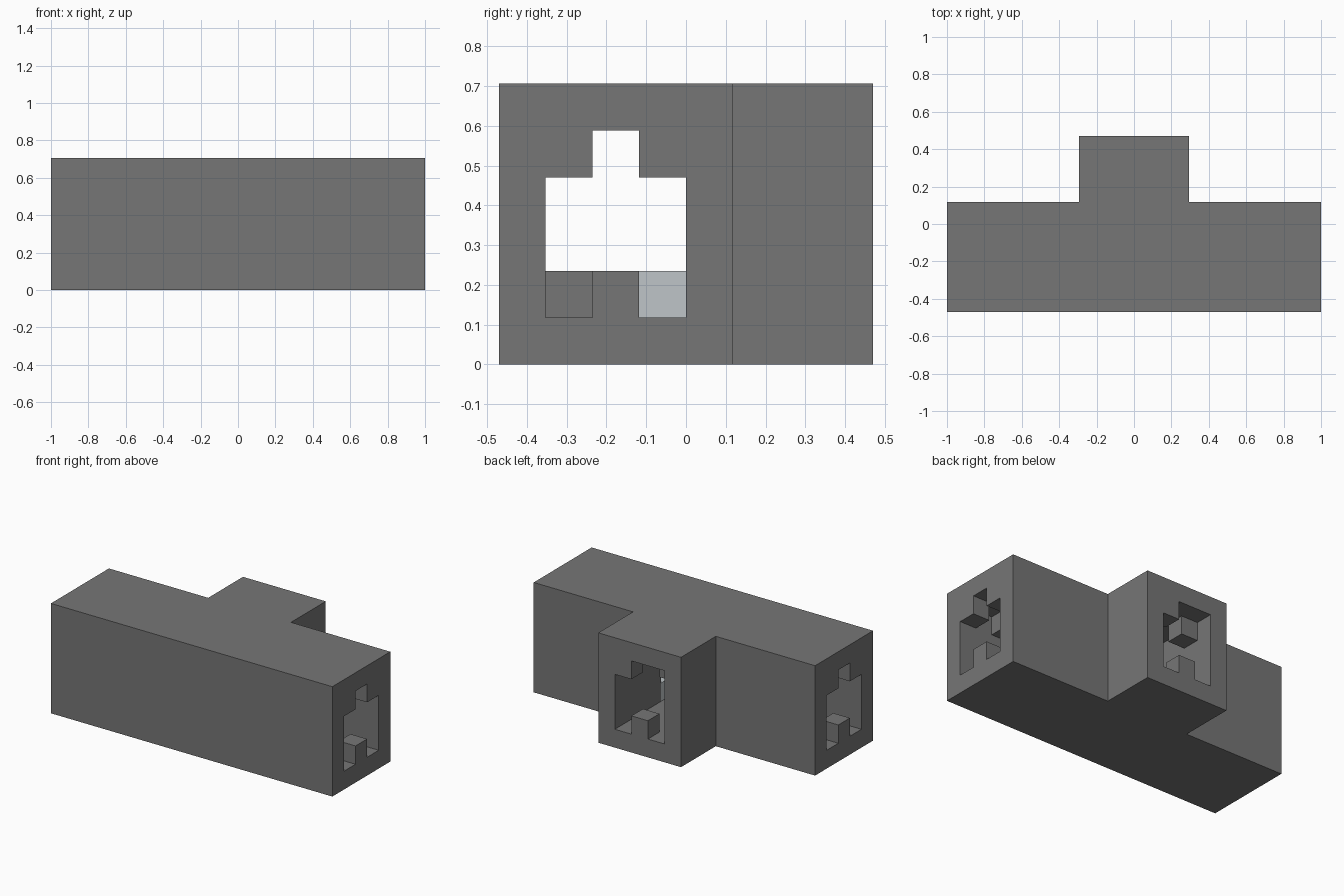
import bpy, bmesh, math
from mathutils import Vector

if "Cube" in bpy.data.objects:
    bpy.data.objects.remove(bpy.data.objects["Cube"], do_unlink=True)

U = 2 / 17  # block size


def material(name, rgb):
    m = bpy.data.materials.new(name)
    m.use_nodes = True
    m.diffuse_color = (*rgb, 1)
    m.node_tree.nodes["Principled BSDF"].inputs["Base Color"].default_value = (*rgb, 1)
    return m


GREY = material("stone grey", (0.18, 0.18, 0.18))
PALE = material("pale grey", (0.52, 0.56, 0.58))


def frame_open(offset, z):
    """Doorway outline: full middle, narrow notch on top, sill block below."""
    return z in (2, 3) or (z == 4 and offset == 0) or (z == 1 and abs(offset) == 1)


def is_outside(x, y, z):
    bar = abs(x) <= 8 and -4 <= y <= 0
    stem = abs(x) <= 2 and 1 <= y <= 3
    return not ((bar or stem) and 0 <= z <= 5)


def is_hollow(x, y, z):
    if not 1 <= z <= 4:
        return False
    if -3 <= y <= -1 and abs(x) <= 8:
        return abs(x) < 8 or frame_open(y + 2, z)
    if abs(x) <= 1 and y >= 0:
        # the stem doorway has one lintel block missing
        return y < 3 or frame_open(x, z) or (x == -1 and z == 4)
    return False


def solid(cell):
    return not is_outside(*cell) and not is_hollow(*cell)


def build(name, cells, mat):
    """Mesh the exposed block faces and merge the flat regions."""
    cells = set(cells)
    bm = bmesh.new()
    cache = {}

    def vert(p):
        key = tuple(round(c * 2) for c in p)
        if key not in cache:
            cache[key] = bm.verts.new((p[0] * U, (p[1] + 0.5) * U, (p[2] + 0.5) * U))
        return cache[key]

    for cell in cells:
        for axis in range(3):
            for sign in (-1, 1):
                n = Vector((0, 0, 0))
                n[axis] = sign
                if tuple(int(c + d) for c, d in zip(cell, n)) in cells:
                    continue
                a = Vector((0, 0, 0))
                a[(axis + 1) % 3] = 0.5
                b = n.cross(a)
                mid = Vector(cell) + n / 2
                bm.faces.new([vert(mid + c) for c in (a + b, b - a, -a - b, a - b)])
    bmesh.ops.recalc_face_normals(bm, faces=bm.faces)
    bmesh.ops.dissolve_limit(bm, angle_limit=math.radians(1), verts=bm.verts, edges=bm.edges)
    mesh = bpy.data.meshes.new(name)
    bm.to_mesh(mesh)
    bm.free()
    mesh.materials.append(mat)
    obj = bpy.data.objects.new(name, mesh)
    bpy.context.collection.objects.link(obj)
    return obj


# T-shaped corridor shell with three doorways
grid = [(x, y, z) for x in range(-8, 9) for y in range(-4, 4) for z in range(6)]
build("corridor_shell", [c for c in grid if solid(c)], GREY)

# Loose blocks inside the corridor
build("stem_ceiling_block", [(-1, 2, 4)], GREY)
build("bar_ceiling_block", [(6, -3, 4)], GREY)
build("floor_block", [(-2, -3, 1)], GREY)
build("pale_floor_block", [(2, -1, 1)], PALE)
